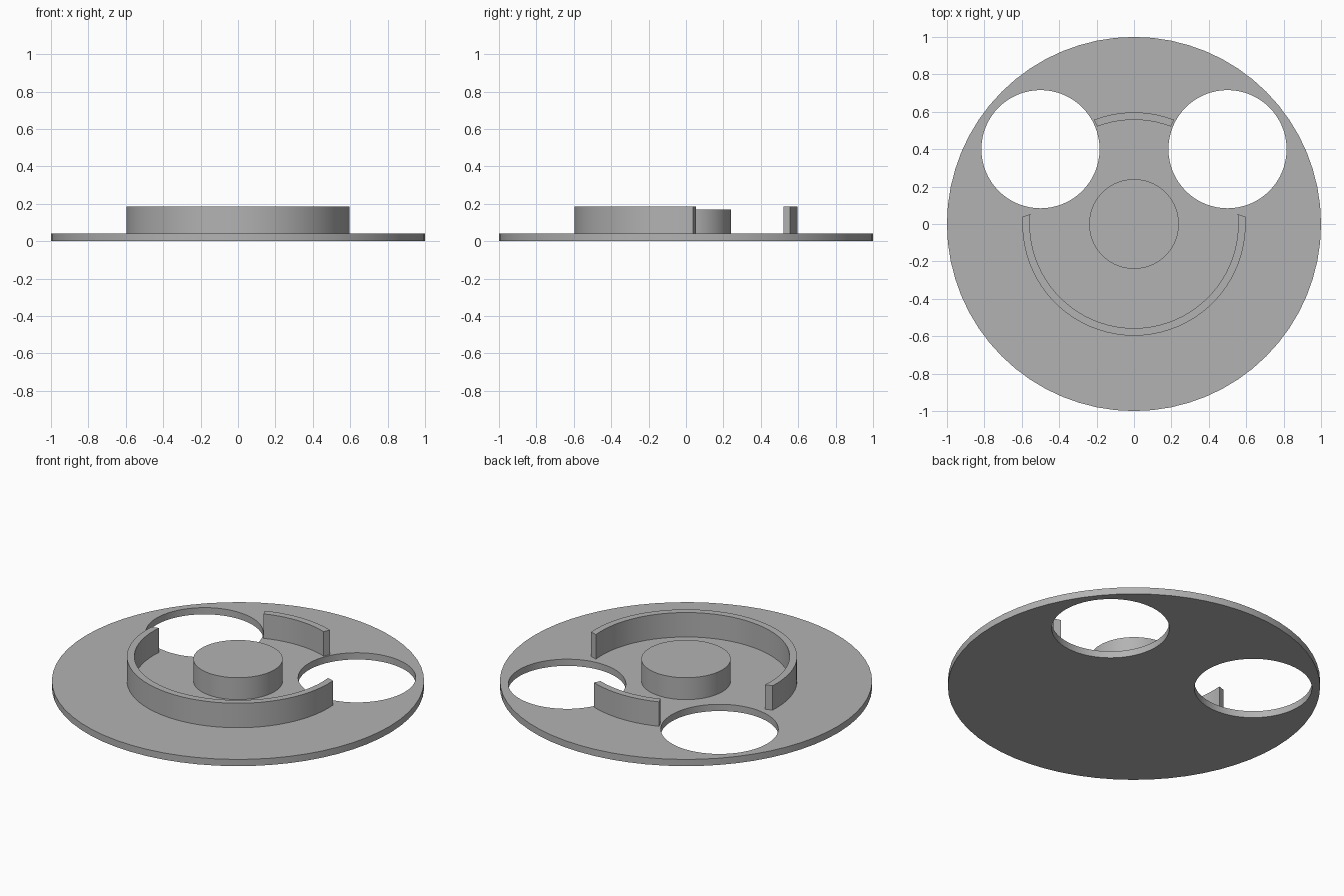
import bpy, bmesh
from math import cos, sin, radians, tau

if "Cube" in bpy.data.objects:
    bpy.data.objects.remove(bpy.data.objects["Cube"], do_unlink=True)

GREY = (0.45, 0.45, 0.45, 1)
grey = bpy.data.materials.new("plain grey")
grey.use_nodes = True
grey.diffuse_color = GREY
grey.node_tree.nodes["Principled BSDF"].inputs["Base Color"].default_value = GREY


def circle(cx, cy, r, n=64):
    return [(cx + r * cos(tau * i / n), cy + r * sin(tau * i / n)) for i in range(n)]


def arc(r, start, end, n):
    steps = [radians(start + (end - start) * i / n) for i in range(n + 1)]
    return [(r * cos(a), r * sin(a)) for a in steps]


def extruded(name, loops, bottom, top):
    """Fill an outline (later loops are holes) and extrude it upwards."""
    bm = bmesh.new()
    edges = []
    for loop in loops:
        vs = [bm.verts.new((x, y, bottom)) for x, y in loop]
        edges += [bm.edges.new((v, vs[i - 1])) for i, v in enumerate(vs)]
    bmesh.ops.triangle_fill(bm, edges=edges, use_beauty=True, use_dissolve=False)
    res = bmesh.ops.extrude_face_region(bm, geom=bm.faces[:], use_keep_orig=True)
    moved = [g for g in res["geom"] if isinstance(g, bmesh.types.BMVert)]
    bmesh.ops.translate(bm, verts=moved, vec=(0, 0, top - bottom))
    bmesh.ops.recalc_face_normals(bm, faces=bm.faces[:])
    mesh = bpy.data.meshes.new(name)
    bm.to_mesh(mesh)
    bm.free()
    mesh.materials.append(grey)
    obj = bpy.data.objects.new(name, mesh)
    bpy.context.collection.objects.link(obj)
    bpy.ops.object.select_all(action="DESELECT")
    obj.select_set(True)
    bpy.context.view_layer.objects.active = obj
    bpy.ops.object.shade_smooth_by_angle(angle=radians(30))


def wall(name, outer_span, inner_span, n):
    """Curved wall whose ends may be slanted."""
    outline = arc(0.597, *outer_span, n) + arc(0.557, *inner_span, n)[::-1]
    extruded(name, [outline], 0.04, 0.185)


# Base plate with two round openings
extruded("base_plate",
         [circle(0, 0, 1)] + [circle(s * 0.5, 0.4, 0.316) for s in (-1, 1)],
         0, 0.04)

# Central hub
extruded("hub", [circle(0, 0, 0.24)], 0.04, 0.17)

# Interrupted ring wall
wall("front_wall", (-183.7, 3.7), (-185.4, 5.4), 40)
wall("back_wall", (69, 111), (69.3, 110.7), 10)
